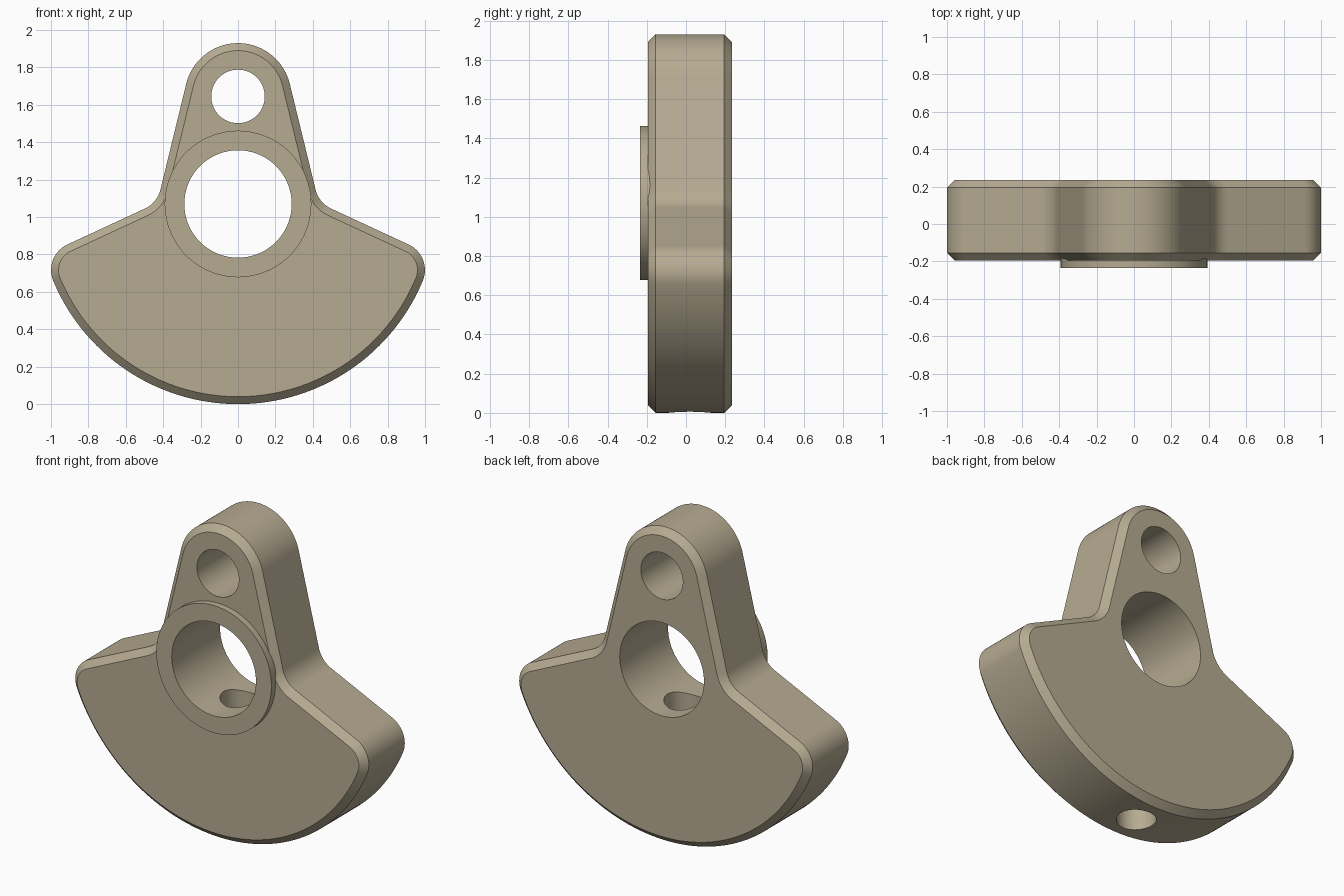
import bpy, bmesh
from math import sin, cos, radians, degrees, atan2, sqrt, pi
from mathutils import Vector, Matrix

if "Cube" in bpy.data.objects:
    bpy.data.objects.remove(bpy.data.objects["Cube"])

BORE = Vector((0, 1.07))     # main bore and counterweight centre (x, z)
PIN = Vector((0, 1.645))     # small hole and arm tip centre
R, TIP, CORNER, FILLET = 1.07, 0.285, 0.15, 0.15
ARM, SLOPE = 13.7, 65.1      # normal angles of arm side and shoulder, degrees
FRONT, BACK, CHAMFER = -0.195, 0.235, 0.04


def direction(deg):
    return Vector((cos(radians(deg)), sin(radians(deg))))


# Tangent arc centres
n, m = direction(SLOPE), direction(ARM)
shoulder = 1.158 - n.dot(BORE)
h = shoulder - CORNER
corner_c = BORE + n * h + Vector((n.y, -n.x)) * sqrt((R - CORNER) ** 2 - h * h)
corner_a = degrees(atan2(corner_c.y - BORE.y, corner_c.x - BORE.x))
p, q = 1.158 + FILLET, m.dot(PIN) + TIP + FILLET
det = n.x * m.y - n.y * m.x
fillet_c = Vector(((p * m.y - q * n.y) / det, (n.x * q - m.x * p) / det))


def outline(inset):
    """Closed outline made of tangent arcs, mirrored in x."""
    arcs = [(BORE, R - inset, -90, corner_a, 48),
            (corner_c, CORNER - inset, corner_a, SLOPE, 16),
            (fillet_c, FILLET + inset, SLOPE + 180, ARM + 180, 12),
            (PIN, TIP - inset, ARM, 90, 24)]
    half = []
    for i, (c, r, a, b, steps) in enumerate(arcs):
        first = 1 if i == 1 else 0
        half += [c + direction(a + (b - a) * k / steps) * r
                 for k in range(first, steps + 1)]
    return half + [Vector((-v.x, v.y)) for v in half[-2:0:-1]]


def finish(bm, name):
    bmesh.ops.recalc_face_normals(bm, faces=bm.faces)
    mesh = bpy.data.meshes.new(name)
    bm.to_mesh(mesh)
    bm.free()
    ob = bpy.data.objects.new(name, mesh)
    bpy.context.collection.objects.link(ob)
    return ob


def cylinder(name, radius, depth, loc, along_y=True, segments=96):
    bm = bmesh.new()
    rot = Matrix.Rotation(pi / 2, 4, 'X') if along_y else Matrix()
    bmesh.ops.create_cone(bm, cap_ends=True, segments=segments, radius1=radius,
                          radius2=radius, depth=depth,
                          matrix=Matrix.Translation(loc) @ rot)
    return finish(bm, name)


# Chamfered plate: loft four outlines from front to back
bm = bmesh.new()
loops = []
for y, inset in ((FRONT, CHAMFER), (FRONT + CHAMFER, 0),
                 (BACK - CHAMFER, 0), (BACK, CHAMFER)):
    loops.append([bm.verts.new((v.x, y, v.y)) for v in outline(inset)])
for a, b in zip(loops, loops[1:]):
    for i in range(len(a)):
        j = (i + 1) % len(a)
        bm.faces.new((a[i], a[j], b[j], b[i]))
bm.faces.new(loops[0])
bm.faces.new(loops[-1])
body = finish(bm, "crank_counterweight")

# Front boss, main bore, pin hole and radial hole from below into the bore
tools = [
    (cylinder("boss", 0.392, 0.235, (0, -0.1175, BORE.y)), 'UNION'),
    (cylinder("bore_cutter", 0.287, 1, (0, 0, BORE.y)), 'DIFFERENCE'),
    (cylinder("pin_cutter", 0.143, 1, (0, 0, PIN.y), segments=64), 'DIFFERENCE'),
    (cylinder("radial_cutter", 0.112, 1.15, (0, 0.02, 0.475), False, 64), 'DIFFERENCE'),
]
bpy.context.view_layer.objects.active = body
body.select_set(True)
for tool, operation in tools:
    tool.hide_render = True
    mod = body.modifiers.new(tool.name, 'BOOLEAN')
    mod.operation, mod.object, mod.solver = operation, tool, 'EXACT'
    bpy.ops.object.modifier_apply(modifier=mod.name)
    bpy.data.objects.remove(tool)

bpy.ops.object.shade_smooth_by_angle(angle=radians(30))

# Warm tan metal
mat = bpy.data.materials.new("tan_metal")
mat.diffuse_color = (0.47, 0.41, 0.29, 1)
mat.use_nodes = True
mat.node_tree.nodes["Principled BSDF"].inputs["Base Color"].default_value = mat.diffuse_color
body.data.materials.clear()
body.data.materials.append(mat)
